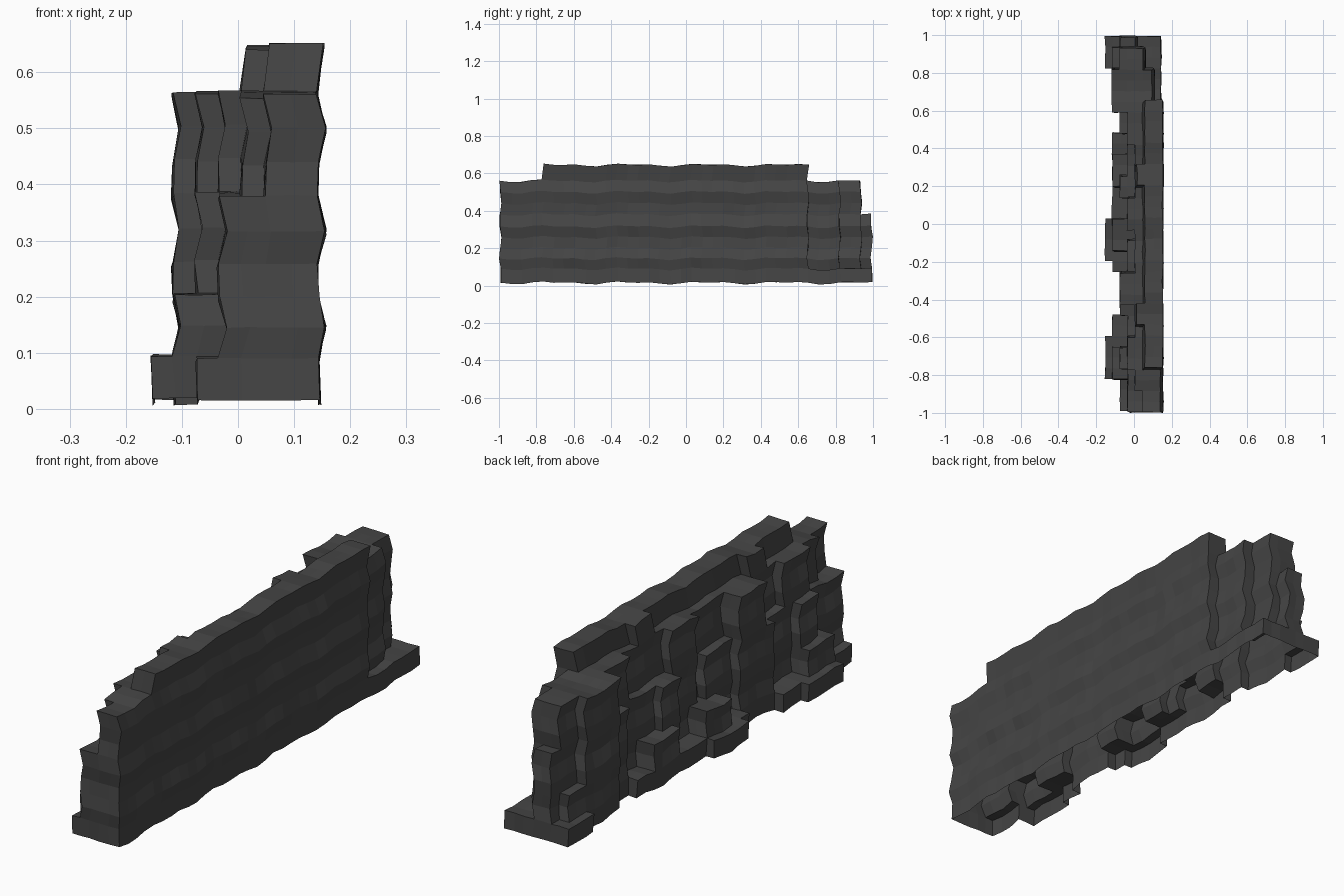
import bpy, bmesh, random
from math import cos, sin, pi

if "Cube" in bpy.data.objects:
    bpy.data.objects.remove(bpy.data.objects["Cube"])

random.seed(4)

# Cell boundaries of the blocky rock
XS = [-0.15, -0.112, -0.07, -0.03, 0.01, 0.052, 0.1, 0.146]
ZS = [0.015, 0.09, 0.145, 0.2, 0.258, 0.316, 0.38, 0.44, 0.5, 0.56, 0.645]
NY = 35
YS = [-0.992 + 1.984 * j / NY for j in range(NY + 1)]

# Terraces: top height -> (y start, y end, index of left x boundary)
TERRACES = {
    0.09: [(-1, -.83, 2), (-.83, -.6, 0), (-.6, -.5, 1), (-.5, -.26, 2), (-.26, -.2, 1),
           (-.2, .03, 0), (.03, .49, 1), (.49, .59, 2), (.59, .83, 1), (.83, 1, 0)],
    0.2: [(-.83, -.65, 1), (-.15, .03, 1), (.2, .37, 1), (.83, .95, 1)],
    0.38: [(-1, -.77, 3), (-.77, -.65, 2), (-.65, -.5, 3), (-.5, -.43, 2), (-.25, -.1, 3),
           (.0, .13, 3), (.13, .26, 2), (.26, .5, 3), (.5, .6, 2), (.83, .98, 2)],
    0.56: [(-1, -.9, 5), (-.9, -.75, 4), (-.75, -.6, 3), (-.6, -.42, 4), (-.42, -.27, 2),
           (-.27, 0, 4), (0, .15, 3), (.15, .45, 4), (.45, .6, 3), (.6, .83, 1), (.83, .92, 2)],
    0.645: [(-.77, -.55, 5), (-.55, -.42, 4), (-.42, .2, 5), (.2, .3, 4), (.3, .64, 5)],
}


def solid(i, j, k):
    if not (0 <= i < 7 and 0 <= j < NY and 0 <= k < 10):
        return False
    y = (YS[j] + YS[j + 1]) / 2
    z = (ZS[k] + ZS[k + 1]) / 2
    # stepped recess at the rear of the right face
    if k > 0 and i >= 7 - sum(y > c for c in (.64, .83, .92)):
        return False
    return any(z < top and y0 <= y < y1 and i >= left
               for top, runs in TERRACES.items() for y0, y1, left in runs)


def warp(i, j, k):
    """Gentle rocky ripple applied to every grid corner."""
    x, y, z = XS[i], YS[j], ZS[k]
    r = random.uniform
    return (x + 0.009 * cos(2 * pi * (z - .145) / .175) + r(-.003, .003),
            y + 0.006 * sin(2 * pi * z / .2) + r(-.002, .002),
            z + 0.005 * sin(15 * y) + 0.004 * sin(31 * y + 1) + r(-.001, .001))


bm = bmesh.new()
corners = {}


def corner(c):
    if c not in corners:
        corners[c] = bm.verts.new(warp(*c))
    return corners[c]


# Skin of the rock: faces between solid and empty cells, open underneath
for i in range(7):
    for j in range(NY):
        for k in range(10):
            if not solid(i, j, k):
                continue
            for axis in range(3):
                for side in (0, 1):
                    n = [i, j, k]
                    n[axis] += 2 * side - 1
                    if n[2] < 0 or solid(*n):
                        continue
                    u, v = (axis + 1) % 3, (axis + 2) % 3
                    quad = []
                    for a, b in ((0, 0), (1, 0), (1, 1), (0, 1)):
                        c = [i, j, k]
                        c[axis] += side
                        c[u] += a
                        c[v] += b
                        quad.append(corner(tuple(c)))
                    bm.faces.new(quad if side else quad[::-1])

mesh = bpy.data.meshes.new("cliff_wall")
bm.to_mesh(mesh)
bm.free()
cliff = bpy.data.objects.new("cliff_wall", mesh)
bpy.context.collection.objects.link(cliff)

# Dark stone
stone = bpy.data.materials.new("dark_stone")
stone.diffuse_color = (0.06, 0.06, 0.06, 1)
stone.use_nodes = True
stone.node_tree.nodes["Principled BSDF"].inputs["Base Color"].default_value = stone.diffuse_color
mesh.materials.append(stone)
